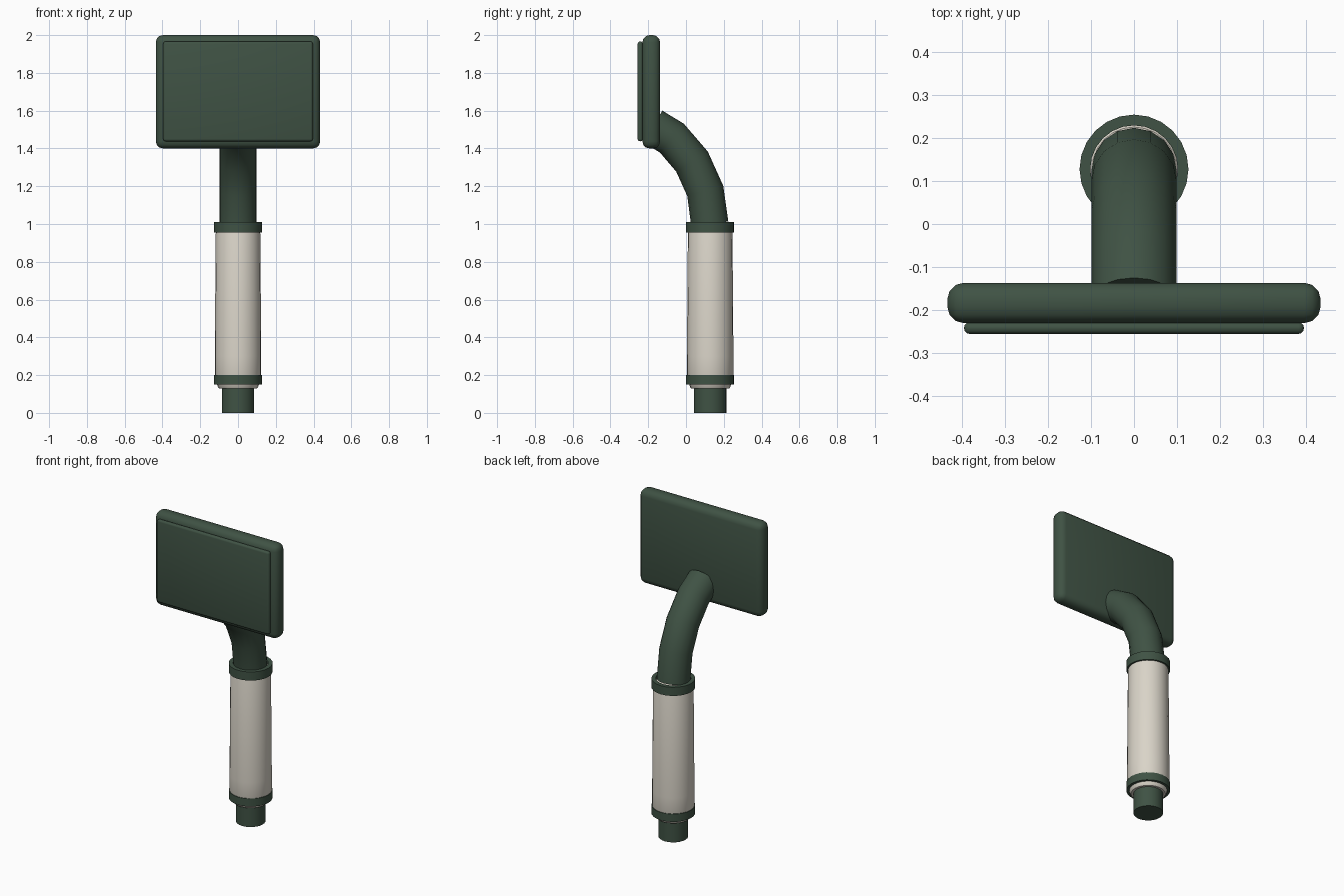
import bpy, bmesh, math
from mathutils import Vector

if "Cube" in bpy.data.objects:
    bpy.data.objects.remove(bpy.data.objects["Cube"])


def material(name, rgb):
    m = bpy.data.materials.new(name)
    m.diffuse_color = (*rgb, 1)
    m.use_nodes = True
    m.node_tree.nodes["Principled BSDF"].inputs["Base Color"].default_value = m.diffuse_color
    return m


GREEN = material("dark green", (0.050, 0.085, 0.058))
CREAM = material("warm cream", (0.70, 0.66, 0.58))
AXIS_Y = 0.128  # handle axis


def finish(bm, name, mat):
    bmesh.ops.recalc_face_normals(bm, faces=bm.faces)
    me = bpy.data.meshes.new(name)
    bm.to_mesh(me)
    bm.free()
    me.materials.append(mat)
    ob = bpy.data.objects.new(name, me)
    bpy.context.collection.objects.link(ob)
    bpy.ops.object.select_all(action='DESELECT')
    ob.select_set(True)
    bpy.context.view_layer.objects.active = ob
    bpy.ops.object.shade_smooth_by_angle(angle=math.radians(40))
    return ob


def skin(name, rings, mat, closed=False):
    """Join rings of points; cap the ends, or close the loop."""
    bm = bmesh.new()
    vs = [[bm.verts.new(p) for p in r] for r in rings]
    n = len(vs[0])
    pairs = list(zip(vs, vs[1:])) + ([(vs[-1], vs[0])] if closed else [])
    for a, b in pairs:
        for i in range(n):
            j = (i + 1) % n
            bm.faces.new((a[i], a[j], b[j], b[i]))
    if not closed:
        bm.faces.new(vs[0])
        bm.faces.new(vs[-1])
    return finish(bm, name, mat)


def lathe(name, profile, mat, sides=24, closed=False):
    rings = [[(r * math.cos(2 * math.pi * i / sides),
               AXIS_Y + r * math.sin(2 * math.pi * i / sides), z)
              for i in range(sides)] for r, z in profile]
    return skin(name, rings, mat, closed)


def rounded_box(name, lo, hi, bevel, mat):
    lo, hi = Vector(lo), Vector(hi)
    bm = bmesh.new()
    bmesh.ops.create_cube(bm, size=1)
    for v in bm.verts:
        v.co = Vector([(lo[k] + hi[k]) / 2 + v.co[k] * (hi[k] - lo[k]) for k in range(3)])
    bmesh.ops.bevel(bm, geom=bm.edges[:], offset=bevel, segments=3,
                    profile=0.5, affect='EDGES')
    return finish(bm, name, mat)


# Handle: end plug, grip and two collars
lathe("end_plug", [(0.086, 0), (0.086, 0.15)], GREEN)
lathe("grip", [(0.100, 0.128), (0.106, 0.136), (0.112, 0.155), (0.123, 0.19), (0.123, 0.30),
               (0.118, 0.95), (0.110, 0.98), (0.098, 0.995)], CREAM)
for name, z0, z1 in (("lower_collar", 0.15, 0.20), ("upper_collar", 0.955, 1.01)):
    lathe(name, [(0.127, z0), (0.127, z1), (0.102, z1), (0.102, z0)], GREEN, closed=True)

# Curved neck, swept through a bent centre line
path = [Vector(p) for p in ((0, 0.126, 1.00), (0, 0.102, 1.175), (0, 0.032, 1.33),
                            (0, -0.075, 1.455), (0, -0.176, 1.515))]
rings = []
for i, p in enumerate(path):
    d_in = (p - path[max(i - 1, 0)]).normalized()
    d_out = (path[min(i + 1, len(path) - 1)] - p).normalized()
    t = (d_in + d_out).normalized()
    side = Vector((1, 0, 0))
    up = t.cross(side)
    rings.append([p + 0.099 * (math.cos(a) * side + math.sin(a) * up)
                  for a in (2 * math.pi * k / 16 for k in range(16))])
skin("neck", rings, GREEN)

# Head block and raised front plate
rounded_box("head_block", (-0.435, -0.231, 1.40), (0.435, -0.137, 2.0), 0.038, GREEN)
rounded_box("front_plate", (-0.396, -0.256, 1.438), (0.396, -0.229, 1.966), 0.012, GREEN)
